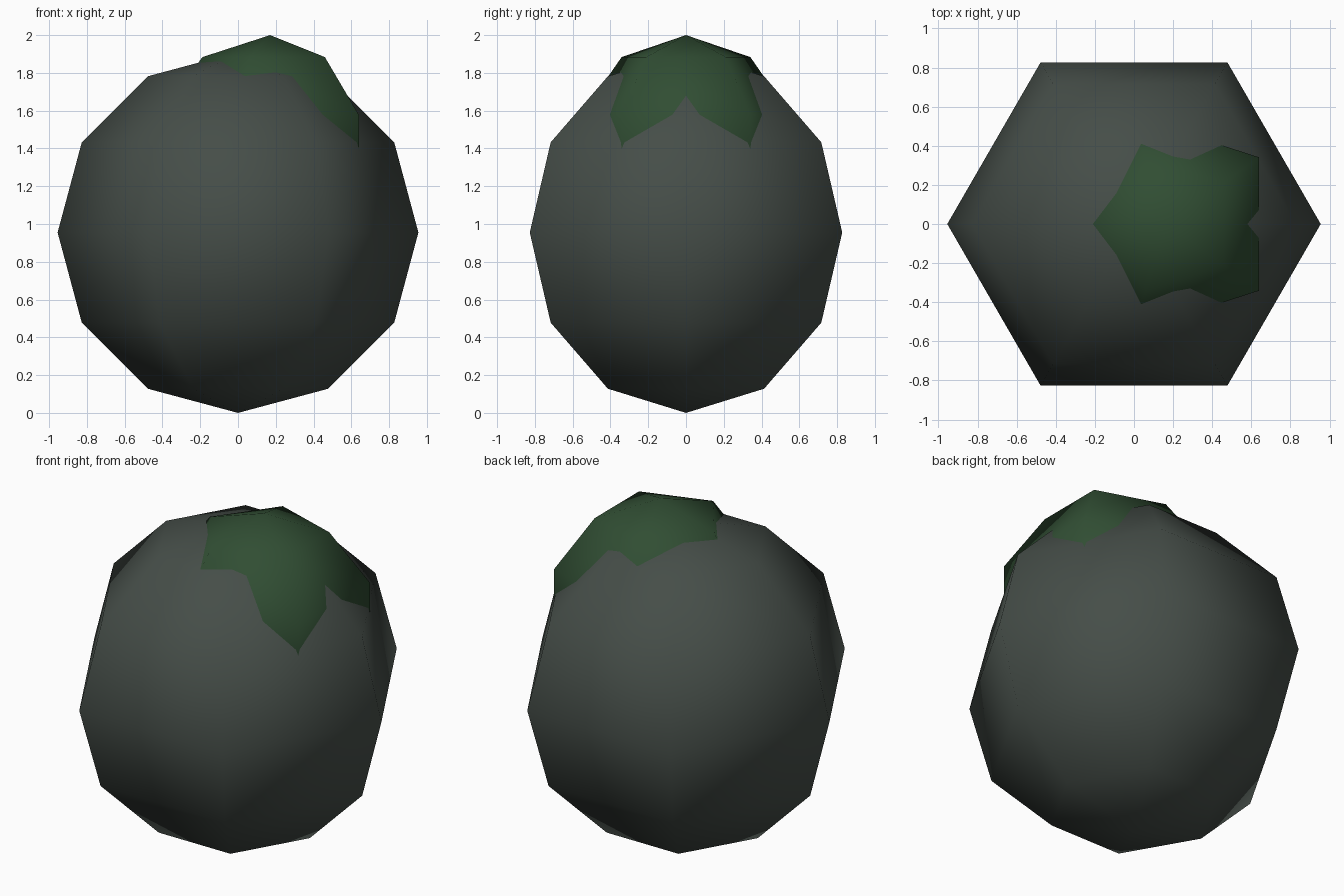
import bpy, bmesh
from math import sin, cos, pi

if "Cube" in bpy.data.objects:
    bpy.data.objects.remove(bpy.data.objects["Cube"])


def low_poly_ball(name, radius, centre, sides, rings, start, colour):
    """Faceted lat/long sphere with smooth normals."""
    bm = bmesh.new()
    cx, cy, cz = centre
    top = bm.verts.new((cx, cy, cz + radius))
    bottom = bm.verts.new((cx, cy, cz - radius))
    loops = []
    for i in range(1, rings):
        t = pi * i / rings
        loops.append([bm.verts.new((cx + radius * sin(t) * cos(start + 2 * pi * k / sides),
                                    cy + radius * sin(t) * sin(start + 2 * pi * k / sides),
                                    cz + radius * cos(t))) for k in range(sides)])
    for k in range(sides):
        n = (k + 1) % sides
        bm.faces.new((top, loops[0][k], loops[0][n]))
        bm.faces.new((bottom, loops[-1][n], loops[-1][k]))
        for a, b in zip(loops, loops[1:]):
            bm.faces.new((a[k], b[k], b[n], a[n]))
    for f in bm.faces:
        f.smooth = True
    bmesh.ops.recalc_face_normals(bm, faces=bm.faces)
    mesh = bpy.data.meshes.new(name)
    bm.to_mesh(mesh)
    bm.free()
    mat = bpy.data.materials.new(name + "_colour")
    mat.diffuse_color = colour
    mat.use_nodes = True
    mat.node_tree.nodes["Principled BSDF"].inputs["Base Color"].default_value = mat.diffuse_color
    mesh.materials.append(mat)
    obj = bpy.data.objects.new(name, mesh)
    bpy.context.collection.objects.link(obj)
    return obj


# Large grey body, six sides, corners on the x axis
low_poly_ball("boulder", 0.955, (0, 0, 0.955), 6, 6, 0.0, (0.06, 0.075, 0.065, 1))

# Smaller five-sided green ball poking out as a star-shaped patch
low_poly_ball("moss_patch", 0.61, (0.17, 0, 1.39), 5, 5, pi, (0.03, 0.075, 0.033, 1))
